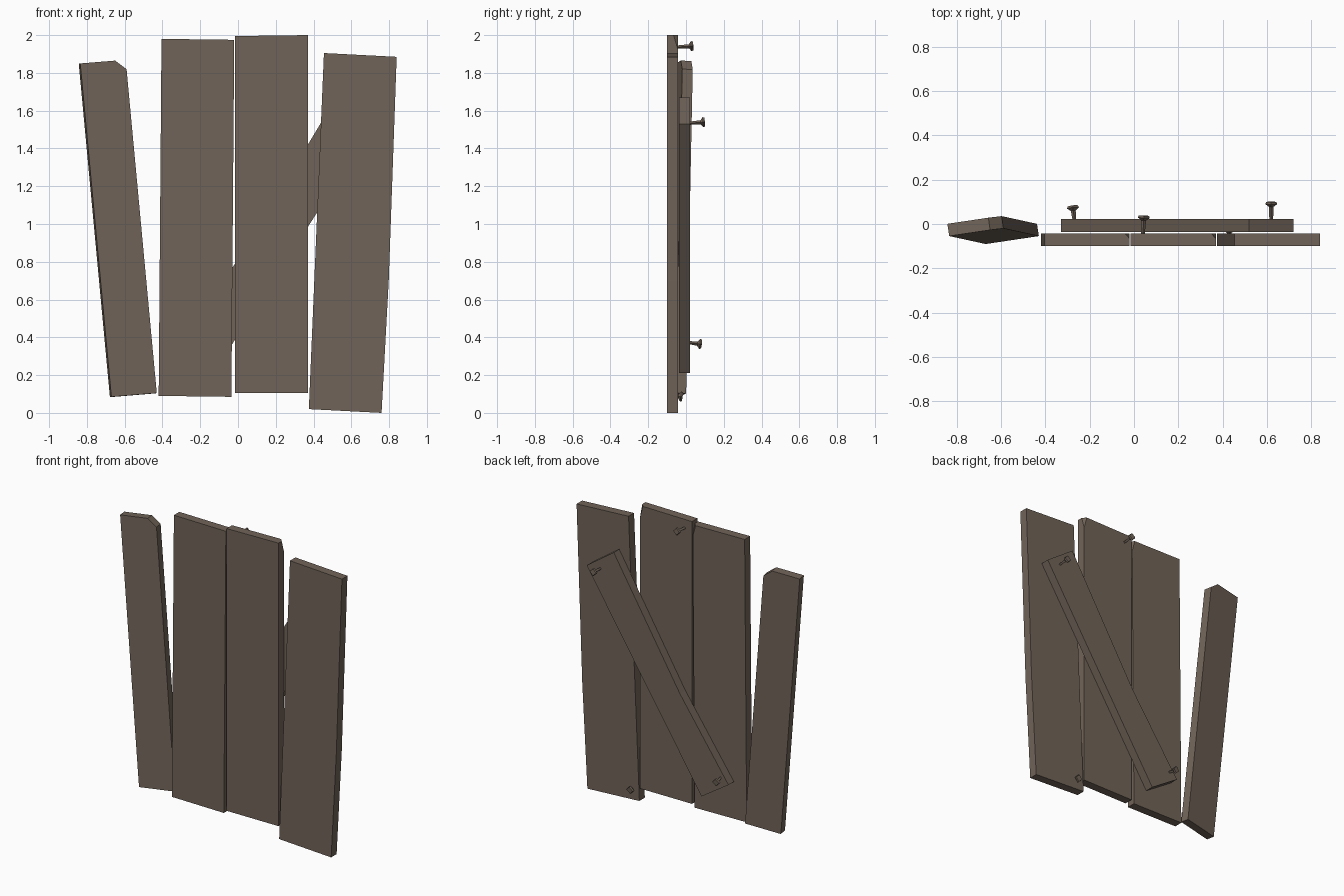
import bpy
import bmesh
from mathutils import Vector

cube = bpy.data.objects.get("Cube")
if cube:
    bpy.data.objects.remove(cube, do_unlink=True)

wood = bpy.data.materials.new("weathered brown")
wood.use_nodes = True
COLOUR = (0.165, 0.127, 0.099, 1)
wood.diffuse_color = COLOUR
wood.node_tree.nodes["Principled BSDF"].inputs["Base Color"].default_value = COLOUR


def finish(name, bm):
    bmesh.ops.recalc_face_normals(bm, faces=bm.faces[:])
    mesh = bpy.data.meshes.new(name)
    bm.to_mesh(mesh)
    bm.free()
    mesh.materials.append(wood)
    obj = bpy.data.objects.new(name, mesh)
    bpy.context.collection.objects.link(obj)
    return obj


def board(name, outline, front, thick=0.058, lean_x=0.0, lean_z=0.0, chip=None):
    """Extrude an x-z outline backwards; the front plane may lean along x and z."""
    bm = bmesh.new()
    face = bm.faces.new([bm.verts.new((x, front + lean_x * x + lean_z * z, z))
                         for x, z in outline])
    back = bmesh.ops.extrude_face_region(bm, geom=[face], use_keep_orig=True)
    normal = Vector((-lean_x, 1, -lean_z)).normalized()
    moved = [v for v in back["geom"] if isinstance(v, bmesh.types.BMVert)]
    bmesh.ops.translate(bm, verts=moved, vec=normal * thick)
    # Splintered back corner
    if chip:
        corner = Vector(chip)
        a, b, c = (corner + Vector(d) for d in ((-0.022, 0, 0), (0, -0.024, 0), (0, 0, -0.08)))
        cut = (b - a).cross(c - a).normalized()
        if cut.dot(corner - a) < 0:
            cut.negate()
        bmesh.ops.bisect_plane(bm, geom=bm.verts[:] + bm.edges[:] + bm.faces[:],
                               plane_co=a, plane_no=cut, clear_outer=True)
        bmesh.ops.holes_fill(bm, edges=[e for e in bm.edges if e.is_boundary])
    return finish(name, bm)


def screw(name, tip, base_y, tilt_x=0.0, tilt_z=0.0):
    """Four-sided screw whose flared head ends at tip, pointing to the back."""
    axis = Vector((tilt_x, 1, tilt_z)).normalized()
    side = axis.cross(Vector((0, 0, 1))).normalized()
    up = side.cross(axis)
    length = tip[1] - base_y
    rings = [(length, 0.008), (0.022, 0.011), (0.010, 0.027), (0, 0.023)]
    bm = bmesh.new()
    loops = []
    for depth, r in rings:
        centre = Vector(tip) - axis * depth
        loops.append([bm.verts.new(centre + d * r) for d in (side, up, -side, -up)])
    for low, high in zip(loops, loops[1:]):
        for i in range(4):
            j = (i + 1) % 4
            bm.faces.new((low[i], low[j], high[j], high[i]))
    bm.faces.new(loops[0])
    bm.faces.new(loops[-1])
    return finish(name, bm)


# Upright boards
FRONT = -0.10
board("right_outer_board",
      [(-0.67, 0.085), (-0.43, 0.105), (-0.59, 1.82), (-0.65, 1.865), (-0.835, 1.85)],
      0.0045, 0.056, lean_x=0.146, lean_z=0.034)
board("right_inner_board",
      [(-0.42, 0.09), (-0.035, 0.085), (-0.02, 1.975), (-0.405, 1.98)],
      FRONT, chip=(-0.02, -0.042, 1.975))
board("left_inner_board",
      [(-0.015, 0.105), (0.37, 0.105), (0.37, 2.0), (-0.015, 1.995)],
      FRONT, chip=(0.37, -0.042, 2.0))
board("left_outer_board",
      [(0.375, 0.02), (0.76, 0.0), (0.798, 0.7), (0.84, 1.885), (0.455, 1.905)],
      FRONT)

# Diagonal brace across the back
board("diagonal_brace",
      [(-0.33, 0.34), (-0.13, 0.21), (0.37, 0.985), (0.72, 1.53), (0.52, 1.67), (0.03, 0.855)],
      -0.036)

# Loose screws
screw("brace_top_screw", (0.62, 0.10, 1.54), 0.01, tilt_z=0.08)
screw("brace_bottom_screw", (-0.277, 0.082, 0.364), 0.01, tilt_x=-0.12, tilt_z=-0.12)
screw("board_top_screw", (0.045, 0.038, 1.942), -0.06, tilt_x=0.06, tilt_z=0.06)
screw("board_bottom_screw", (0.43, -0.018, 0.085), -0.06, tilt_z=-0.15)
